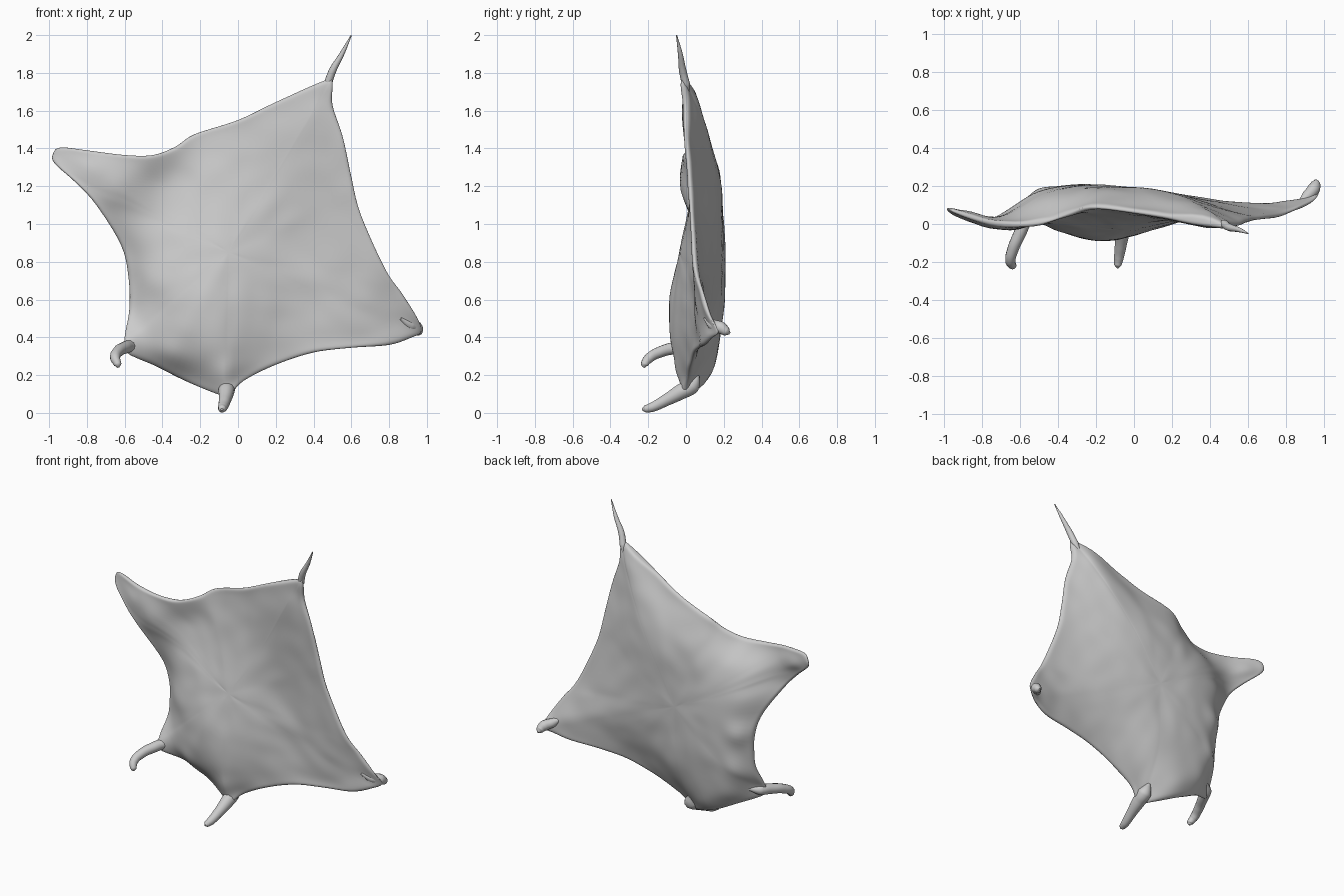
import bpy, bmesh, math
from mathutils import Vector, noise

if "Cube" in bpy.data.objects:
    bpy.data.objects.remove(bpy.data.objects["Cube"])

# Rim of the stretched hide: (x, z, y), clockwise from the neck tip
RIM = [(-.98, 1.37, .08), (-.94, 1.405, .065), (-.8, 1.39, .02), (-.6, 1.365, -.005),
       (-.45, 1.365, .015), (-.33, 1.41, .06), (-.23, 1.475, .09), (0, 1.55, .065),
       (.2, 1.645, .035), (.46, 1.76, -.01), (.5, 1.75, -.02), (.5, 1.63, 0),
       (.555, 1.46, 0), (.6, 1.25, .02), (.65, 1.05, .03), (.78, .76, .05),
       (.87, .63, .09), (.95, .5, .13), (.97, .43, .17), (.92, .4, .14),
       (.8, .36, .1), (.6, .345, .07), (.4, .32, .05), (.2, .255, .03),
       (.03, .17, .01), (-.05, .09, -.01), (-.11, .1, .02), (-.28, .17, .09),
       (-.44, .25, .08), (-.59, .32, -.01), (-.6, .4, .01), (-.575, .55, .08),
       (-.58, .72, .1), (-.62, .89, .08), (-.75, 1.1, .01), (-.86, 1.22, .02),
       (-.97, 1.32, .07)]
# Depth samples inside the rim: (x, z, y)
FRONT = [(-.2, .6, -.088), (-.1, .4, -.085), (-.4, .5, -.03), (-.3, .85, -.03),
         (-.05, .9, -.025), (.1, .6, -.03), (-.47, .9, .01), (-.35, .3, -.02),
         (-.4, 1.2, .055), (-.62, 1.2, -.035), (-.1, 1.3, .05), (.15, 1.3, .03),
         (.3, 1.4, .0), (.4, 1.6, -.02), (.3, .9, .04), (.5, 1.0, .03),
         (.4, .6, .045), (.65, .6, .045), (-.08, .22, -.05), (-.8, 1.3, -.01),
         (-.48, .7, .0)]
BACK = [(-.4, .95, .195), (-.4, .7, .195), (-.1, 1, .195), (-.05, .7, .195),
        (-.5, .52, .16), (-.53, .75, .165), (-.3, .4, .175), (0, .4, .16),
        (.1, 1.15, .185), (-.2, 1.3, .165), (.3, 1.5, .11), (.4, 1.65, .06),
        (.18, 1.33, .16), (.35, 1, .125), (.35, .6, .135), (.62, .58, .11),
        (.6, .8, .08), (-.45, 1.22, .13), (-.7, 1.25, .04), (-.85, 1.31, .06),
        (-.22, .22, .14), (-.42, .32, .145), (.5, 1.3, .055), (.82, .5, .12),
        (-.56, 1.0, .145)]


def kernel(a, b):
    return math.sqrt((a[0] - b[0]) ** 2 + (a[1] - b[1]) ** 2 + .0015)


def depth_field(pts):
    """Smooth surface y(x, z) passing through all samples."""
    n = len(pts)
    m = [[kernel(p, q) for q in pts] + [p[2]] for p in pts]
    for c in range(n):
        piv = max(range(c, n), key=lambda r: abs(m[r][c]))
        m[c], m[piv] = m[piv], m[c]
        for r in range(c + 1, n):
            f = m[r][c] / m[c][c]
            m[r] = [u - f * v for u, v in zip(m[r], m[c])]
    w = [0] * n
    for r in reversed(range(n)):
        w[r] = (m[r][n] - sum(m[r][k] * w[k] for k in range(r + 1, n))) / m[r][r]
    return lambda x, z: sum(wi * kernel((x, z), p) for wi, p in zip(w, pts))


def smooth_loop(pts, steps):
    """Closed Catmull-Rom loop."""
    out, n = [], len(pts)
    for i in range(n):
        a, b, c, d = (Vector(pts[(i + k) % n]) for k in (-1, 0, 1, 2))
        for s in range(steps):
            t = s / steps
            out.append(.5 * (2 * b + (c - a) * t + (2 * a - 5 * b + 4 * c - d) * t ** 2
                             + (3 * b - a - 3 * c + d) * t ** 3))
    return out


# Pelt: two puffed sheets sharing one rim
def build_pelt():
    rim = smooth_loop(RIM, 5)
    n, rings = len(rim), 30
    cx, cz = -.05, .85
    bm = bmesh.new()
    edge = [bm.verts.new((p[0], p[2], p[1])) for p in rim]
    for samples, side in ((FRONT, -1), (BACK, 1)):
        field = depth_field(samples + RIM)
        prev, inner = edge, []
        for r in range(1, rings):
            t = math.cos(math.pi / 2 * r / rings)
            fade = min(1, r / 4)
            ring = []
            for p in rim:
                x, z = cx + (p[0] - cx) * t, cz + (p[1] - cz) * t
                wrinkle = .008 * noise.noise((x * 9, z * 9, side * 3)) * fade
                y = field(x, z) + wrinkle + side * .014 * fade * t ** 8
                ring.append(bm.verts.new((x, y, z)))
            for i in range(n):
                j = (i + 1) % n
                bm.faces.new((prev[i], prev[j], ring[j], ring[i]))
            prev = ring
            inner += ring
        mid = bm.verts.new((cx, field(cx, cz), cz))
        for i in range(n):
            bm.faces.new((prev[i], prev[(i + 1) % n], mid))
        for _ in range(4):
            bmesh.ops.smooth_vert(bm, verts=inner + [mid], factor=.5, use_axis_y=True)
    bmesh.ops.recalc_face_normals(bm, faces=bm.faces)
    me = bpy.data.meshes.new("pelt")
    bm.to_mesh(me)
    bm.free()
    me.shade_smooth()
    bpy.context.collection.objects.link(bpy.data.objects.new("pelt", me))


# Tapered limbs: (x, y, z, radius) along each one
def limb(name, pts):
    cu = bpy.data.curves.new(name, 'CURVE')
    cu.dimensions = '3D'
    cu.bevel_depth, cu.bevel_resolution, cu.use_fill_caps = 1, 4, True
    sp = cu.splines.new('BEZIER')
    sp.bezier_points.add(len(pts) - 1)
    for bp, p in zip(sp.bezier_points, pts):
        bp.co, bp.radius = p[:3], p[3]
        bp.handle_left_type = bp.handle_right_type = 'AUTO'
    bpy.context.collection.objects.link(bpy.data.objects.new(name, cu))


build_pelt()
limb("left_leg", [(-.52, .07, .37, .01), (-.57, .015, .355, .034), (-.6, -.05, .345, .033),
                  (-.635, -.13, .325, .03), (-.65, -.195, .29, .027),
                  (-.637, -.22, .255, .02), (-.635, -.222, .24, .006)])
limb("lower_leg", [(-.07, .06, .2, .012), (-.06, .03, .145, .045), (-.062, -.03, .11, .042),
                   (-.07, -.11, .065, .032), (-.08, -.18, .03, .026),
                   (-.085, -.215, .021, .02), (-.086, -.232, .018, .006)])
limb("right_leg", [(.86, .1, .5, .008), (.91, .145, .465, .03), (.945, .185, .45, .034),
                   (.955, .215, .43, .024), (.955, .232, .42, .006)])
limb("tail", [(.45, .02, 1.67, .004), (.475, .0, 1.74, .022), (.5, -.017, 1.81, .02),
              (.55, -.03, 1.9, .013), (.6, -.05, 2.0, .003)])
